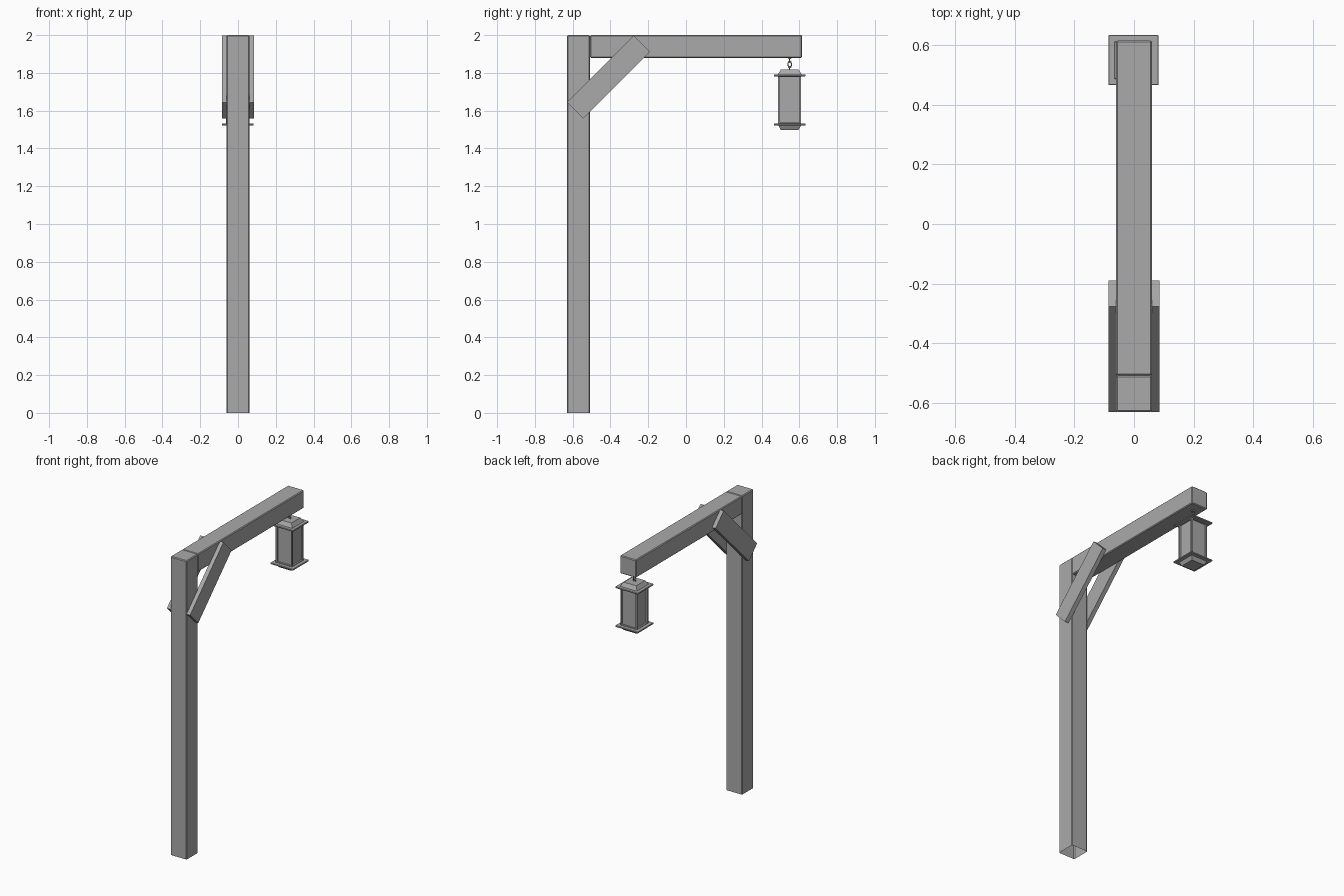
import bpy, bmesh, math
from mathutils import Matrix, Vector

cube = bpy.data.objects.get("Cube")
if cube:
    bpy.data.objects.remove(cube, do_unlink=True)

GREY = (0.4, 0.4, 0.4, 1.0)
grey = bpy.data.materials.new("plain_grey")
grey.use_nodes = True
grey.diffuse_color = GREY
grey.node_tree.nodes["Principled BSDF"].inputs["Base Color"].default_value = GREY


def finish(name, bm):
    bmesh.ops.recalc_face_normals(bm, faces=bm.faces)
    mesh = bpy.data.meshes.new(name)
    bm.to_mesh(mesh)
    bm.free()
    mesh.materials.append(grey)
    obj = bpy.data.objects.new(name, mesh)
    bpy.context.collection.objects.link(obj)
    return obj


def box(name, low, high, bevel=0.0, open_bottom=False):
    """Box between two corners, with optional bevel and open underside."""
    low, high = Vector(low), Vector(high)
    bm = bmesh.new()
    bmesh.ops.create_cube(bm, size=1)
    bmesh.ops.scale(bm, vec=high - low, verts=bm.verts)
    bmesh.ops.translate(bm, vec=(low + high) / 2, verts=bm.verts)
    if open_bottom:
        under = [f for f in bm.faces if f.normal.z < -0.9]
        bmesh.ops.delete(bm, geom=under, context='FACES')
    if bevel:
        edges = [e for e in bm.edges if not e.is_boundary]
        bmesh.ops.bevel(bm, geom=edges, offset=bevel, segments=1,
                        profile=0.5, affect='EDGES')
    return finish(name, bm)


def frustum(name, centre, z_wide, z_narrow, wide, narrow):
    """Square tapered block given by half widths at its two heights."""
    bm = bmesh.new()
    bmesh.ops.create_cube(bm, size=2)
    for v in bm.verts:
        half, z = (narrow, z_narrow) if v.co.z > 0 else (wide, z_wide)
        v.co = Vector((centre.x + v.co.x * half, centre.y + v.co.y * half, z))
    return finish(name, bm)


# Post and overhanging arm
HALF = 0.06
JOINT = -0.508
post = box("post", (-HALF, -0.63, 0), (HALF, JOINT, 2), 0.005, open_bottom=True)
arm = box("arm", (-HALF, JOINT, 1.88), (HALF, 0.615, 2), 0.005)

# Diagonal braces, one on each side
for side, x in (("left", 0.0715), ("right", -0.0715)):
    brace = box(side + "_brace", (-0.0145, -0.25, -0.061), (0.0145, 0.25, 0.061))
    brace.data.transform(Matrix.Translation((x, -0.41, 1.778))
                         @ Matrix.Rotation(math.radians(45), 4, 'X'))

# Lantern body with sunken panels
hang = Vector((-0.002, 0.549, 0))
BODY = 0.061
bm = bmesh.new()
bmesh.ops.create_cube(bm, size=1)
bmesh.ops.scale(bm, vec=(2 * BODY, 2 * BODY, 0.26), verts=bm.verts)
bmesh.ops.translate(bm, vec=hang + Vector((0, 0, 1.657)), verts=bm.verts)
bm.normal_update()
sides = [f for f in bm.faces if abs(f.normal.z) < 0.5]
bmesh.ops.inset_individual(bm, faces=sides, thickness=0.013, depth=0)
bmesh.ops.inset_individual(bm, faces=sides, thickness=0.001, depth=-0.01)
finish("lantern_body", bm)

# Lantern plates and tapered ends
for name, z in (("lantern_top_plate", 1.787), ("lantern_bottom_plate", 1.527)):
    reach = Vector((0.084, 0.084, 0.005))
    mid = hang + Vector((0, 0, z))
    box(name, mid - reach, mid + reach, 0.002)
frustum("lantern_roof", hang, 1.79, 1.818, 0.064, 0.047)
frustum("lantern_base", hang, 1.525, 1.498, 0.062, 0.047)

# Hanging chain: interlocked links, alternating direction
for name, z, stretch, turn in (("lower_link", 1.825, 1.0, 0),
                               ("middle_link", 1.845, 1.8, 90),
                               ("upper_link", 1.868, 1.3, 0)):
    bpy.ops.mesh.primitive_torus_add(major_segments=16, minor_segments=6,
                                     major_radius=0.009, minor_radius=0.0028)
    link = bpy.context.object
    link.name = name
    link.data.transform(Matrix.Translation((hang.x, hang.y, z))
                        @ Matrix.Rotation(math.radians(turn), 4, 'Z')
                        @ Matrix.Diagonal((1, 1, stretch, 1))
                        @ Matrix.Rotation(math.radians(90), 4, 'X'))
    link.data.materials.append(grey)
    bpy.ops.object.shade_smooth_by_angle()

# Small mount under the arm
frustum("chain_mount", hang, 1.882, 1.874, 0.012, 0.006)
